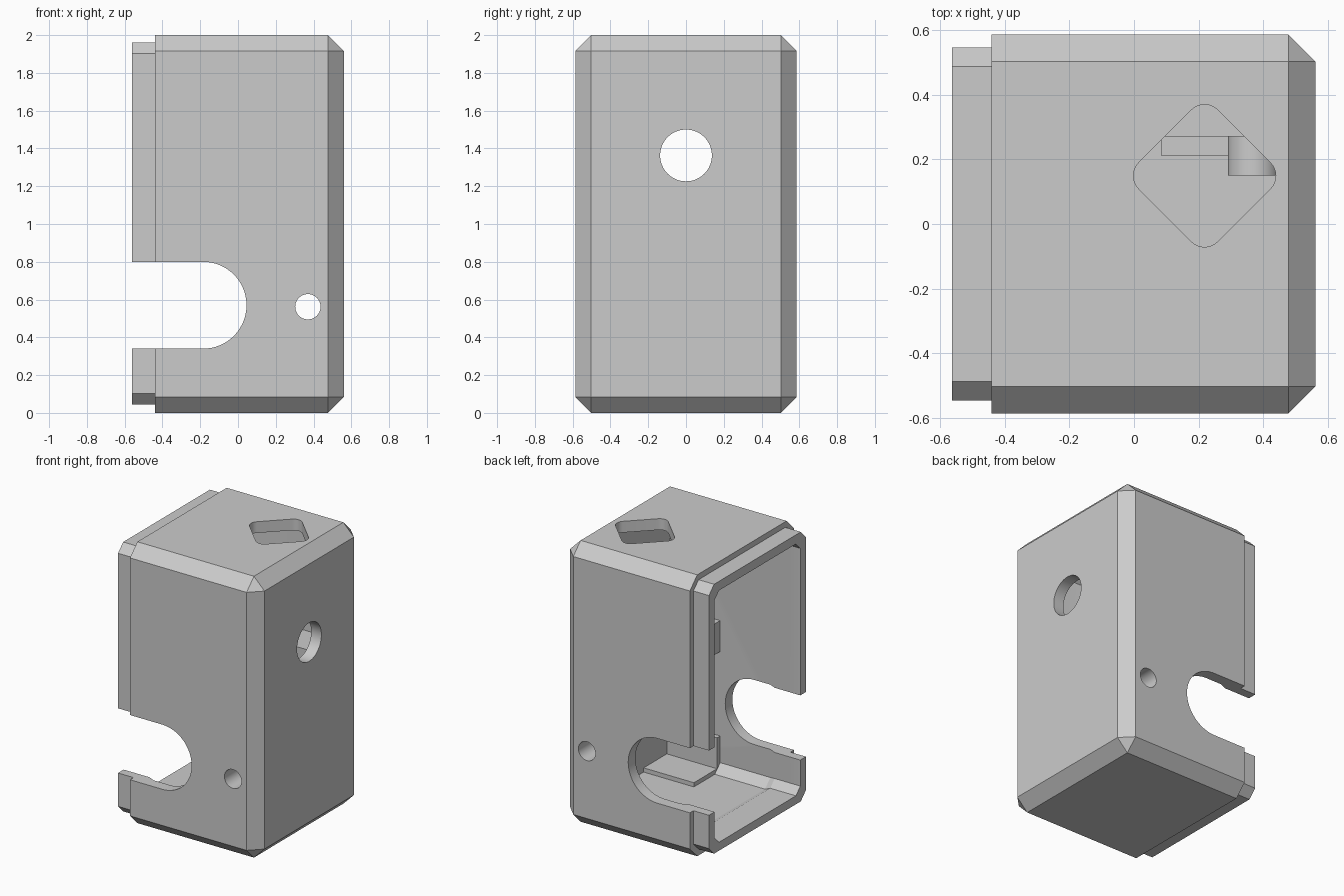
import bpy, bmesh, math
from mathutils import Matrix, Vector

if "Cube" in bpy.data.objects:
    bpy.data.objects.remove(bpy.data.objects["Cube"], do_unlink=True)

grey = bpy.data.materials.new("plain grey")
grey.use_nodes = True
grey.diffuse_color = (0.6, 0.6, 0.6, 1)
grey.node_tree.nodes["Principled BSDF"].inputs["Base Color"].default_value = (0.6, 0.6, 0.6, 1)


def finish(name, bm):
    bmesh.ops.remove_doubles(bm, verts=bm.verts, dist=0.0005)
    bmesh.ops.recalc_face_normals(bm, faces=bm.faces)
    mesh = bpy.data.meshes.new(name)
    bm.to_mesh(mesh)
    bm.free()
    mesh.materials.append(grey)
    ob = bpy.data.objects.new(name, mesh)
    bpy.context.collection.objects.link(ob)
    return ob


def ring_loft(name, rings):
    """Skin closed rings of equal length and cap both ends."""
    bm = bmesh.new()
    rows = [[bm.verts.new(p) for p in ring] for ring in rings]
    for a, b in zip(rows, rows[1:]):
        for i in range(len(a)):
            j = (i + 1) % len(a)
            bm.faces.new((a[i], a[j], b[j], b[i]))
    bm.faces.new(rows[0])
    bm.faces.new(rows[-1])
    return finish(name, bm)


def section(x, w, z0, z1, c):
    """Rectangle across x with its corners cut off by c."""
    return [(x, y, z) for y, z in (
        (-w + c, z0), (w - c, z0), (w, z0 + c), (w, z1 - c),
        (w - c, z1), (-w + c, z1), (-w, z1 - c), (-w, z0 + c))]


def cylinder(name, centre, radius, depth, axis):
    bm = bmesh.new()
    turn = Vector((0, 0, 1)).rotation_difference(Vector(axis)).to_matrix().to_4x4()
    bmesh.ops.create_cone(bm, cap_ends=True, segments=64, radius1=radius, radius2=radius,
                          depth=depth, matrix=Matrix.Translation(centre) @ turn)
    return finish(name, bm)


def box(name, lo, hi):
    bm = bmesh.new()
    lo, hi = Vector(lo), Vector(hi)
    bmesh.ops.create_cube(bm, size=1, matrix=Matrix.Translation((lo + hi) / 2)
                          @ Matrix.Diagonal((hi - lo).to_4d()))
    return finish(name, bm)


def combine(target, tool, operation):
    tool.hide_render = True
    bpy.context.view_layer.objects.active = target
    mod = target.modifiers.new("join", "BOOLEAN")
    mod.operation, mod.object, mod.solver = operation, tool, "EXACT"
    bpy.ops.object.modifier_apply(modifier=mod.name)


def smooth(ob):
    bpy.ops.object.select_all(action="DESELECT")
    ob.select_set(True)
    bpy.context.view_layer.objects.active = ob
    bpy.ops.object.shade_smooth_by_angle(angle=math.radians(25))


# Outer case with chamfered edges, and the narrower lip round its open side
C = 0.083
case = ring_loft("case", [section(-0.44, 0.585, 0, 2, C), section(0.56 - C, 0.585, 0, 2, C),
                          section(0.56, 0.585 - C, C, 2 - C, 0)])
lip = ring_loft("lip", [section(x, 0.545, 0.045, 1.96, 0.058) for x in (-0.562, -0.38)])

# Hollow inside, a little wider behind the lip
cavity = ring_loft("cavity_cutter", [
    section(-0.7, 0.482, 0.105, 1.895, 0.05), section(-0.36, 0.482, 0.105, 1.895, 0.05),
    section(-0.31, 0.505, 0.08, 1.92, 0.06), section(0.48, 0.505, 0.08, 1.92, 0.06)])

# Round-ended slot through front and back, open towards the lip
slot_ring = [(-0.8, 0.34), (-0.185, 0.34)]
for i in range(1, 32):
    a = math.pi * (i / 32 - 0.5)
    slot_ring.append((-0.185 + 0.23 * math.cos(a), 0.57 + 0.23 * math.sin(a)))
slot_ring += [(-0.185, 0.80), (-0.8, 0.80)]
slot = ring_loft("slot_cutter", [[(x, y, z) for x, z in slot_ring] for y in (-0.8, 0.8)])

# Rounded diamond opening in the top
diamond_ring = []
for k in range(4):
    mid = k * math.pi / 2
    for i in range(9):
        a = mid + math.pi / 2 * (i / 8 - 0.5)
        diamond_ring.append((0.218 + 0.163 * math.cos(mid) + 0.057 * math.cos(a),
                             0.149 + 0.163 * math.sin(mid) + 0.057 * math.sin(a)))
diamond = ring_loft("diamond_cutter", [[(x, y, z) for x, y in diamond_ring] for z in (1.8, 2.1)])

# Round holes: a pin hole front to back and a cable hole in the closed side
pin = cylinder("pin_cutter", (0.37, 0, 0.562), 0.067, 2, (0, 1, 0))
cable = cylinder("cable_cutter", (0.5, 0, 1.363), 0.137, 0.4, (1, 0, 0))

combine(case, lip, "UNION")
for cutter in (cavity, slot, diamond, pin, cable):
    combine(case, cutter, "DIFFERENCE")
smooth(case)

# Pin sleeves, ledges and pads inside, the same on the front and back walls
for side, word in ((-1, "front"), (1, "back")):
    sleeve = cylinder(word + "_sleeve", (0.37, side * 0.33, 0.562), 0.08, 0.36, (0, 1, 0))
    combine(sleeve, pin, "DIFFERENCE")
    smooth(sleeve)
    for part, inner, z0, z1 in (("ledge", 0.21, 0.07, 0.11), ("pad", 0.47, 0.10, 0.33),
                                ("shelf", 0.27, 0.93, 1.15)):
        ys = sorted((side * inner, side * 0.52))
        box(word + "_" + part, (0.085, ys[0], z0), (0.49, ys[1], z1))

for tool in (lip, cavity, slot, diamond, pin, cable):
    bpy.data.objects.remove(tool, do_unlink=True)
